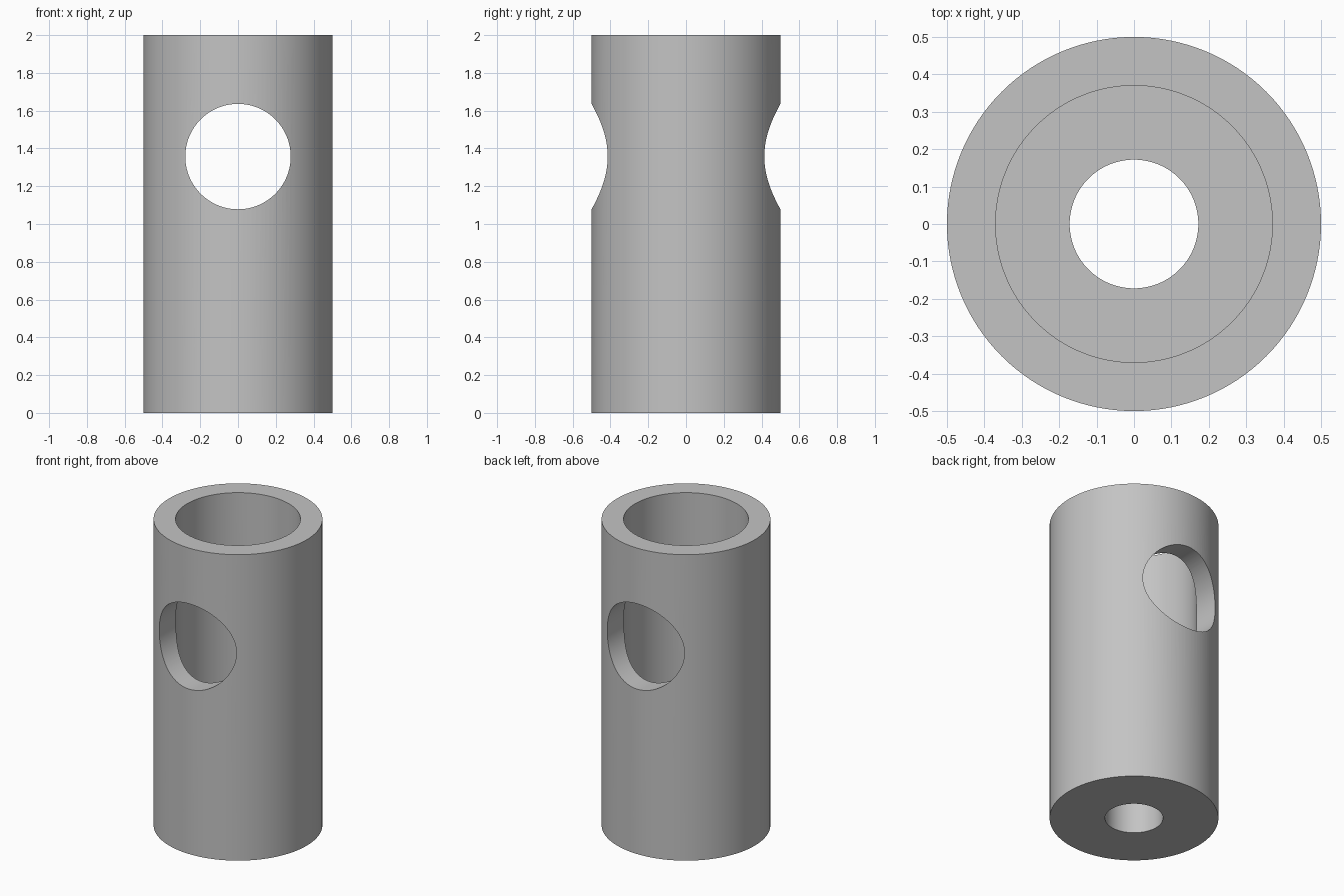
import bpy
import math

SIDES = 128
HEIGHT, OUTER, BORE, DRAIN = 2.0, 0.5, 0.37, 0.172
FLOOR = 0.4
WINDOW_RADIUS, WINDOW_Z = 0.279, 1.357

cube = bpy.data.objects.get("Cube")
if cube:
    bpy.data.objects.remove(cube, do_unlink=True)

grey = bpy.data.materials.new("plain grey")
grey.use_nodes = True
colour = (0.55, 0.55, 0.55, 1)
grey.diffuse_color = colour
grey.node_tree.nodes["Principled BSDF"].inputs["Base Color"].default_value = colour


def revolve(name, profile):
    """Spin a closed (radius, z) profile around the z axis."""
    verts, faces = [], []
    n = len(profile)
    for i in range(SIDES):
        a = math.tau * i / SIDES
        verts += [(r * math.cos(a), r * math.sin(a), z) for r, z in profile]
        j = (i + 1) % SIDES
        for k in range(n):
            m = (k + 1) % n
            faces.append((i * n + k, j * n + k, j * n + m, i * n + m))
    mesh = bpy.data.meshes.new(name)
    mesh.from_pydata(verts, [], faces)
    mesh.materials.append(grey)
    obj = bpy.data.objects.new(name, mesh)
    bpy.context.collection.objects.link(obj)
    return obj


# Sleeve with a wide bore from the top and a narrow hole through the floor
sleeve = revolve("sleeve", [
    (DRAIN, 0), (OUTER, 0), (OUTER, HEIGHT),
    (BORE, HEIGHT), (BORE, FLOOR), (DRAIN, FLOOR),
])

# Round cross window through front and back walls
bpy.ops.mesh.primitive_cylinder_add(
    vertices=SIDES, radius=WINDOW_RADIUS, depth=HEIGHT,
    location=(0, 0, WINDOW_Z), rotation=(math.pi / 2, 0, 0))
cutter = bpy.context.object
cutter.name = "window_cutter"
cutter.data.materials.append(grey)

bpy.ops.object.select_all(action="DESELECT")
sleeve.select_set(True)
bpy.context.view_layer.objects.active = sleeve
cut = sleeve.modifiers.new("window", "BOOLEAN")
cut.operation = "DIFFERENCE"
cut.solver = "EXACT"
cut.object = cutter
bpy.ops.object.modifier_apply(modifier=cut.name)
bpy.data.objects.remove(cutter, do_unlink=True)

# Smooth round walls, crisp rims
bpy.ops.object.shade_smooth_by_angle(angle=math.radians(30))
